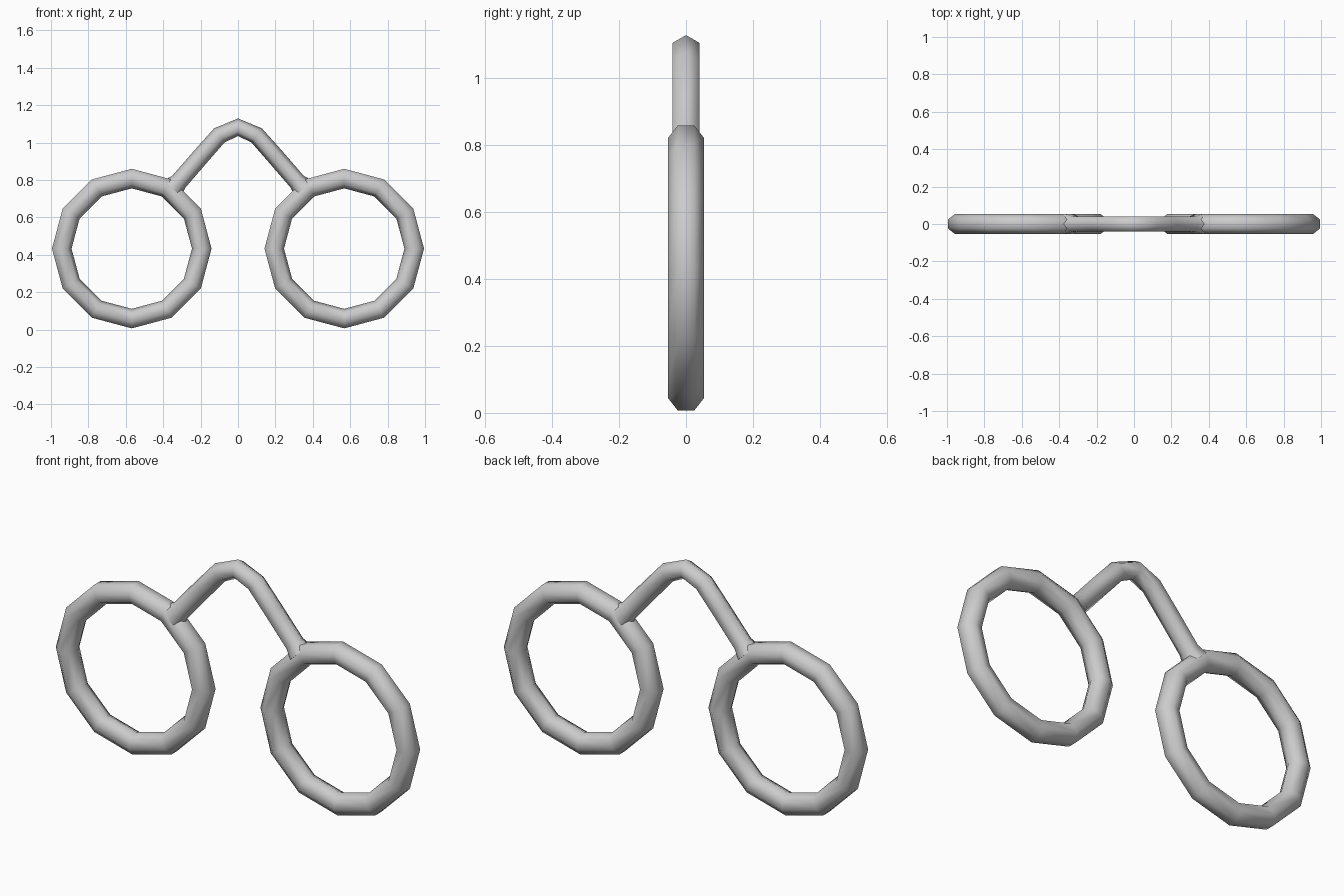
import bpy, bmesh
from math import sin, cos, tau
from mathutils import Vector

if "Cube" in bpy.data.objects:
    bpy.data.objects.remove(bpy.data.objects["Cube"])

Y = Vector((0, 1, 0))


def tube(name, path, radii, sides, closed):
    """Sweep a polygon along an (x, z) path; one corner points outward."""
    pts = [Vector((x, 0, z)) for x, z in path]
    n = len(pts)
    bm = bmesh.new()
    rows = []
    for i, p in enumerate(pts):
        a = pts[(i - 1) % n] if closed else pts[max(i - 1, 0)]
        b = pts[(i + 1) % n] if closed else pts[min(i + 1, n - 1)]
        # bisect the two neighbouring directions
        d = Vector()
        for q in ((p - a), (b - p)):
            if q.length > 0:
                d += q.normalized()
        out = d.normalized().cross(Y) * -1
        rows.append([bm.verts.new(p + radii[i] * (out * cos(tau * k / sides) + Y * sin(tau * k / sides)))
                     for k in range(sides)])
    for i in range(n if closed else n - 1):
        r, s = rows[i], rows[(i + 1) % n]
        for k in range(sides):
            m = (k + 1) % sides
            bm.faces.new((r[k], r[m], s[m], s[k])).smooth = True
    if not closed:
        bm.faces.new(rows[0])
        bm.faces.new(rows[-1])
    bmesh.ops.recalc_face_normals(bm, faces=bm.faces)
    me = bpy.data.meshes.new(name)
    bm.to_mesh(me)
    bm.free()
    ob = bpy.data.objects.new(name, me)
    bpy.context.collection.objects.link(ob)
    return ob


# Lens rims: 12 segments, 7-sided section, clockwise so the corner faces outward
CX, CZ, R, r = 0.568, 0.433, 0.377, 0.055
for name, side in (("right_rim", 1), ("left_rim", -1)):
    ring = [(side * CX + R * sin(tau * i / 12), CZ + R * cos(tau * i / 12)) for i in range(12)]
    tube(name, ring, [r] * 12, 7, True)

# Arched nose bridge: 6-sided section, flaring where it joins the rims
half = [(0.35, 0.755), (0.315, 0.792), (0.2, 0.925), (0.1, 1.038)]
rad = [0.062, 0.047, 0.047, 0.047]
path = [(-x, z) for x, z in half] + [(0, 1.082)] + half[::-1]
tube("nose_bridge", path, rad + [0.047] + rad[::-1], 6, False)
